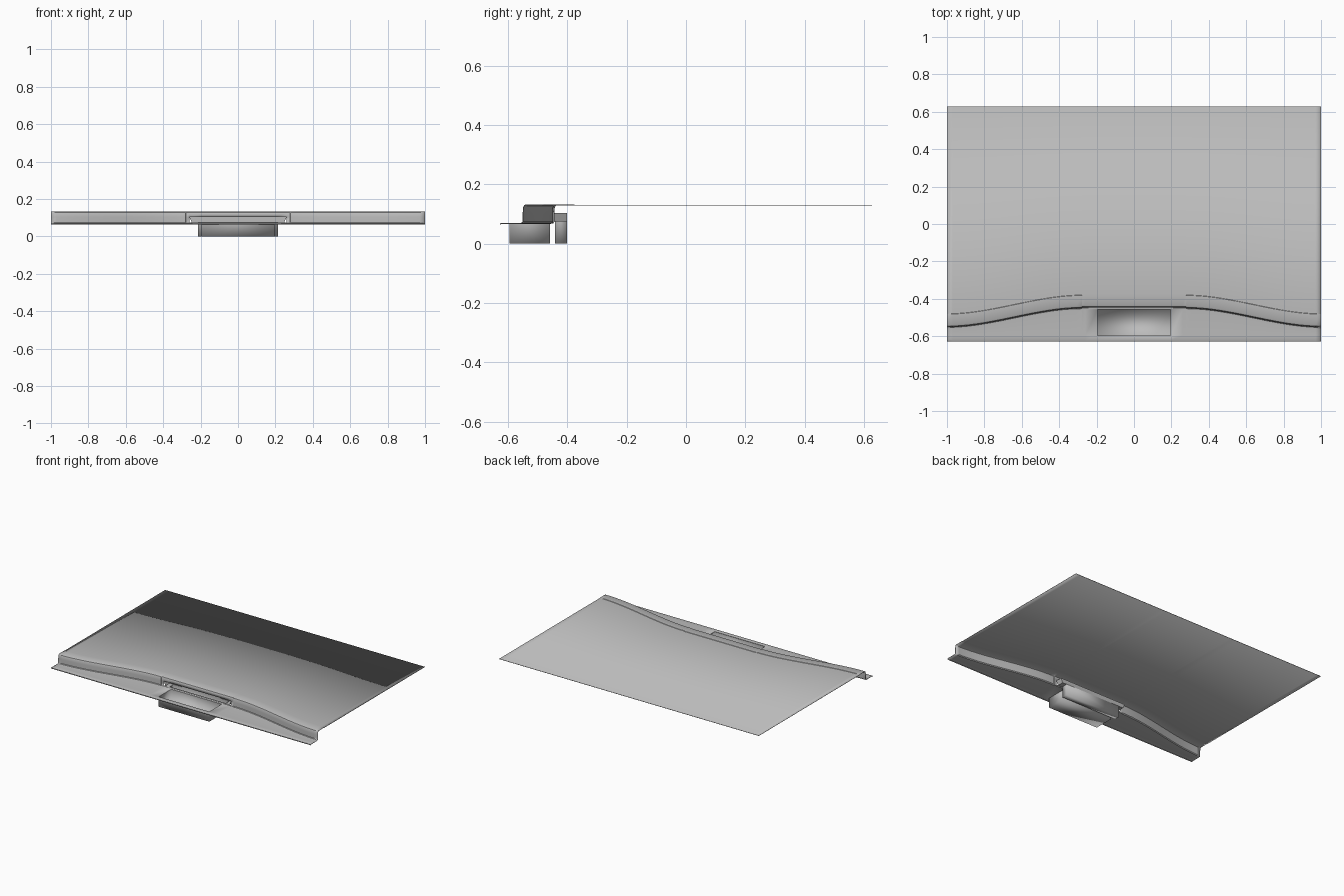
import bpy
import bmesh

if "Cube" in bpy.data.objects:
    bpy.data.objects.remove(bpy.data.objects["Cube"])

GREY = (0.5, 0.5, 0.5, 1)
mat = bpy.data.materials.new("plain grey")
mat.use_nodes = True
mat.diffuse_color = GREY
mat.node_tree.nodes["Principled BSDF"].inputs["Base Color"].default_value = GREY

FRONT, BACK = -0.627, 0.627
LEDGE, TOP = 0.07, 0.131
SEAM, SLOT, TRAY = 0.28, 0.26, 0.195


def add_object(bm, name):
    mesh = bpy.data.meshes.new(name)
    bm.to_mesh(mesh)
    bm.free()
    mesh.materials.append(mat)
    obj = bpy.data.objects.new(name, mesh)
    bpy.context.collection.objects.link(obj)
    return obj


def smooth(obj, angle):
    bpy.ops.object.select_all(action="DESELECT")
    obj.select_set(True)
    bpy.context.view_layer.objects.active = obj
    bpy.ops.object.shade_smooth_by_angle(angle=angle)


def wall_y(x):
    # Flat in the middle, sweeping forward to both ends
    if abs(x) < SEAM - 0.001:
        return -0.446
    t = max(0, (abs(x) - SEAM) / (1 - SEAM))
    return -0.45 - 0.1 * t * t * (3 - 2 * t)


def section(x):
    # Front lip, ledge, step wall, rounded brow, flange and flat panel
    w = wall_y(x)
    return [(FRONT, 0.063), (FRONT, LEDGE - 0.002), (FRONT + 0.004, LEDGE),
            (-0.595, LEDGE), (w - 0.012, LEDGE), (w - 0.003, LEDGE + 0.001),
            (w, 0.075), (w, 0.104), (w + 0.001, 0.122), (w + 0.004, 0.129),
            (w + 0.011, TOP + 0.002), (w + 0.068, TOP + 0.002),
            (w + 0.07, TOP), (BACK, TOP)]


HOLE_ROW, SLOT_ROW = 3, 6

# Stepped sheet with openings for the tray and the slot
half = [TRAY, SLOT, SEAM - 0.003, SEAM] + [SEAM + (1 - SEAM) * i / 24 for i in range(1, 25)]
stations = [-x for x in reversed(half)] + half
bm = bmesh.new()
columns = [[bm.verts.new((x, y, z)) for y, z in section(x)] for x in stations]
for i in range(len(stations) - 1):
    mid = abs(stations[i] + stations[i + 1]) / 2
    for row in range(len(columns[0]) - 1):
        if row == HOLE_ROW and mid < TRAY:
            continue
        if row == SLOT_ROW and mid < SLOT:
            continue
        a, b = columns[i], columns[i + 1]
        bm.faces.new((a[row], b[row], b[row + 1], a[row + 1]))
sheet = add_object(bm, "stepped_panel")
shell = sheet.modifiers.new("thickness", "SOLIDIFY")
shell.thickness = 0.003
shell.offset = -1
smooth(sheet, 0.6)


def open_box(name, low, high, axis, side, angle):
    # Thin box without the face on the given side, normals facing inside
    bm = bmesh.new()
    bmesh.ops.create_cube(bm, size=1)
    for v in bm.verts:
        v.co = [low[k] + (v.co[k] + 0.5) * (high[k] - low[k]) for k in range(3)]
    bm.normal_update()
    gone = [f for f in bm.faces if f.normal[axis] * side > 0.9]
    bmesh.ops.delete(bm, geom=gone, context="FACES")
    bmesh.ops.reverse_faces(bm, faces=bm.faces[:])
    obj = add_object(bm, name)
    smooth(obj, angle)
    return obj


# Recessed tray under the ledge
open_box("tray", (-TRAY, -0.595, 0), (TRAY, -0.458, LEDGE), 2, 1, 3.14)

# Slot behind the wall and the channel hanging below it
pocket = open_box("slot_pocket", (-SLOT, -0.446, 0.075), (SLOT, -0.4, 0.104), 1, -1, 0.5)
bm = bmesh.new()
bm.from_mesh(pocket.data)
for v in bm.verts:
    if v.co.z < 0.09:
        v.co.x *= 0.95
floor = [f for f in bm.faces if all(v.co.z < 0.09 for v in f.verts)]
bmesh.ops.delete(bm, geom=floor, context="FACES_ONLY")
bm.to_mesh(pocket.data)
bm.free()
open_box("lower_channel", (-0.215, -0.442, 0), (0.215, -0.4, 0.076), 2, 1, 3.14)

# Thin shoulders joining the channel to the slot
for side, name in ((1, "left_shoulder"), (-1, "right_shoulder")):
    bm = bmesh.new()
    bmesh.ops.create_grid(bm, x_segments=1, y_segments=1, size=0.5)
    for v in bm.verts:
        v.co = (side * (0.231 + v.co.x * 0.032), -0.423 + v.co.y * 0.046, 0.075)
    add_object(bm, name)
